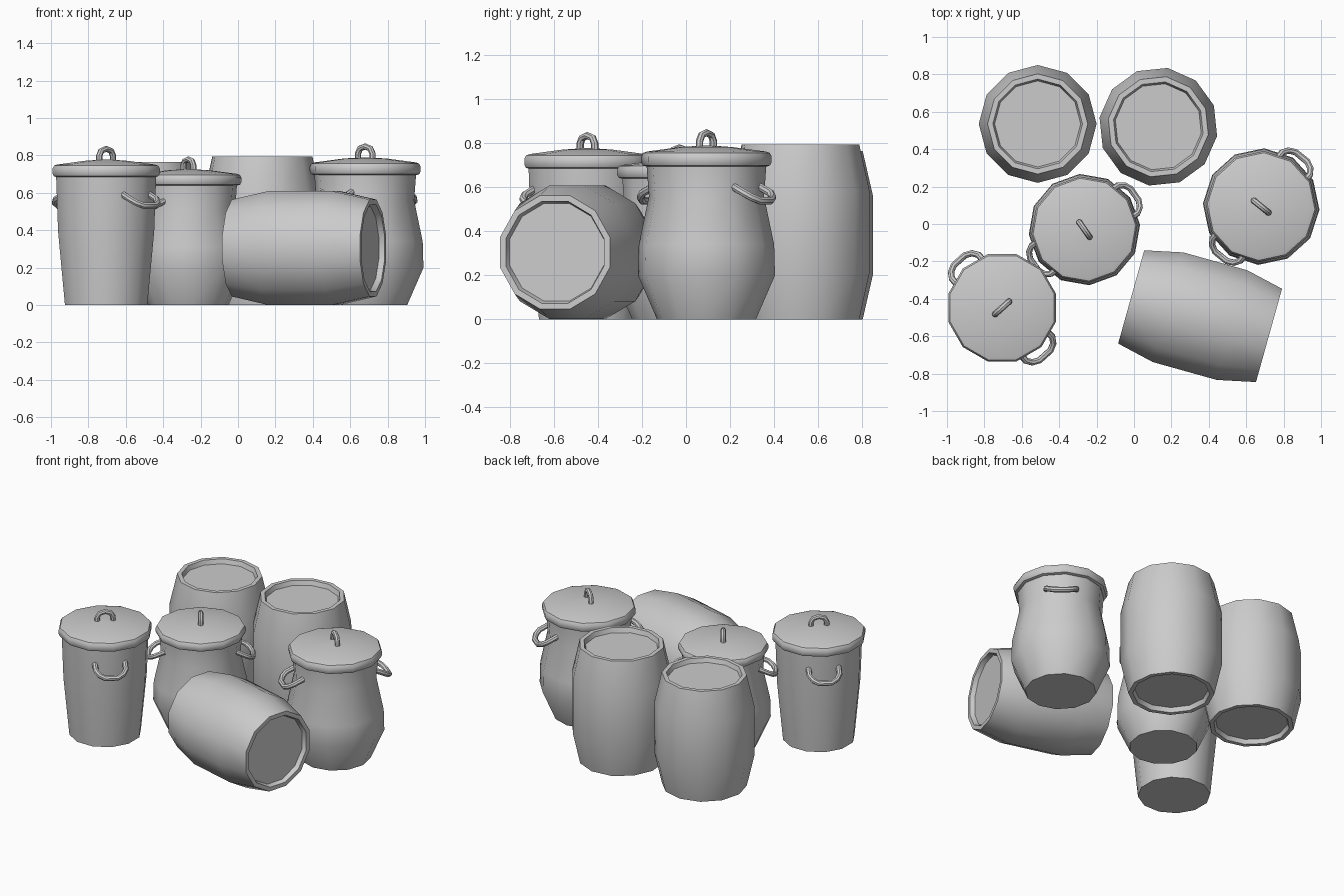
import bpy, bmesh
from math import radians, cos, sin, pi
from mathutils import Matrix, Vector

cube = bpy.data.objects.get("Cube")
if cube:
    bpy.data.objects.remove(cube)

GREY = (0.6, 0.6, 0.6, 1)
mat = bpy.data.materials.new("plain grey")
mat.use_nodes = True
mat.diffuse_color = GREY
mat.node_tree.nodes["Principled BSDF"].inputs["Base Color"].default_value = GREY


def finish(name, bm, matrix):
    bm.transform(matrix)
    bmesh.ops.recalc_face_normals(bm, faces=bm.faces)
    mesh = bpy.data.meshes.new(name)
    bm.to_mesh(mesh)
    bm.free()
    mesh.materials.append(mat)
    mesh.shade_smooth()
    mesh.set_sharp_from_angle(angle=radians(40))
    obj = bpy.data.objects.new(name, mesh)
    bpy.context.collection.objects.link(obj)


def sweep(bm, rings):
    """Skin a list of equal point rings and cap both ends."""
    loops = [[bm.verts.new(p) for p in ring] for ring in rings]
    n = len(loops[0])
    for a, b in zip(loops, loops[1:]):
        for i in range(n):
            j = (i + 1) % n
            bm.faces.new((a[i], a[j], b[j], b[i]))
    bm.faces.new(loops[0][::-1])
    bm.faces.new(loops[-1])


def lathe(name, profile, matrix, turn=0, sides=12):
    bm = bmesh.new()
    angles = [radians(turn) + 2 * pi * i / sides for i in range(sides)]
    sweep(bm, [[(r * cos(a), r * sin(a), z) for a in angles] for r, z in profile])
    finish(name, bm, matrix)


def tube(name, path, radius, matrix, sides=8):
    bm = bmesh.new()
    pts = [Vector(p) for p in path]
    side = (pts[-1] - pts[0]).cross(pts[len(pts) // 2] - pts[0]).normalized()
    rings = []
    for i, p in enumerate(pts):
        along = (pts[min(i + 1, len(pts) - 1)] - pts[max(i - 1, 0)]).normalized()
        out = along.cross(side)
        rings.append([p + radius * (cos(t) * side + sin(t) * out)
                      for t in (2 * pi * k / sides for k in range(sides))])
    sweep(bm, rings)
    finish(name, bm, matrix)


def place(x, y, z=0, scale=(1, 1, 1)):
    return Matrix.Translation((x, y, z)) @ Matrix.Diagonal((*scale, 1))


# Barrels: bulging staves with a shallow recess at each end
H = 0.765
half = [(0.23, 0.03), (0.24, 0.0), (0.268, 0.0), (0.315, 0.205)]
barrel = half + [(r, H - z) for r, z in reversed(half)]
lathe("left_barrel", barrel, place(-0.515, 0.535), 0)
lathe("right_barrel", barrel, place(0.13, 0.52, 0, (1.01, 1.01, 1.04)), 21)
lying = (Matrix.Translation((-0.015, -0.39, 0.305))
         @ Matrix.Rotation(radians(-15.6), 4, "Z") @ Matrix.Rotation(pi / 2, 4, "Y"))
lathe("lying_barrel", barrel, lying, 15)

# Lidded pots: body, lid, lid handle and two side handles
round_body = [(0.225, 0), (0.312, 0.2), (0.308, 0.34), (0.262, 0.56), (0.275, 0.73)]
straight_body = [(0.228, 0), (0.266, 0.4), (0.278, 0.73)]
lid = [(0.275, 0.695), (0.29, 0.7), (0.297, 0.715), (0.297, 0.74), (0.288, 0.757),
       (0.27, 0.763), (0.12, 0.783), (0.02, 0.79)]
arch = [(0, -0.05, 0.76), (0, -0.05, 0.81)]
arch += [(0, -0.05 * cos(t), 0.81 + 0.038 * sin(t)) for t in (pi / 4, pi / 2, 3 * pi / 4)]
arch += [(0, 0.05, 0.81), (0, 0.05, 0.76)]
grip = [(0.23, -0.095, 0.605), (0.295, -0.095, 0.575), (0.325, -0.075, 0.555),
        (0.342, -0.04, 0.54)]
grip += [(x, -y, z) for x, y, z in reversed(grip)]


def pot(name, body, matrix, turn, axis):
    lathe(name + "_body", body, matrix, turn)
    lathe(name + "_lid", lid, matrix, turn)
    spin = matrix @ Matrix.Rotation(radians(axis), 4, "Z")
    tube(name + "_lid_handle", arch, 0.017, spin)
    for label, angle in (("front", pi), ("back", 0)):
        tube(f"{name}_{label}_handle", grip, 0.018, spin @ Matrix.Rotation(angle, 4, "Z"))


pot("right_pot", round_body, place(0.68, 0.093), 27, 51)
pot("middle_pot", round_body, place(-0.265, -0.03, 0, (0.957, 0.957, 0.92)), 5, 35)
pot("straight_pot", straight_body, place(-0.705, -0.448, 0, (1, 1, 0.985)), 15, 132)
